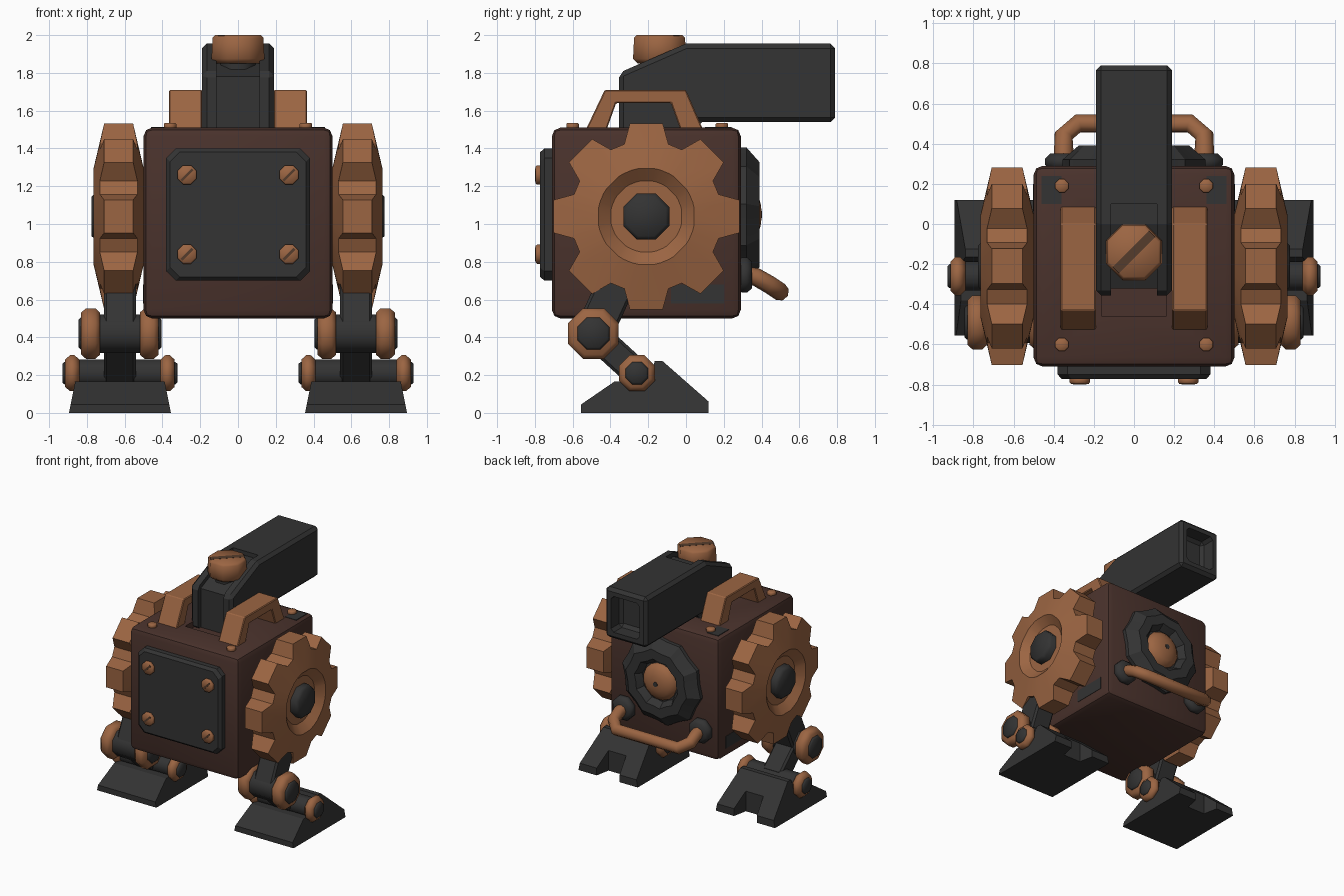
import bpy, bmesh
from math import sin, cos, pi, radians, hypot
from mathutils import Vector

if "Cube" in bpy.data.objects:
    bpy.data.objects.remove(bpy.data.objects["Cube"])


def material(name, color):
    m = bpy.data.materials.new(name)
    m.use_nodes = True
    m.diffuse_color = (*color, 1)
    bsdf = m.node_tree.nodes["Principled BSDF"]
    bsdf.inputs["Base Color"].default_value = (*color, 1)
    bsdf.inputs["Roughness"].default_value = 0.7
    return m


COPPER = material("copper", (0.33, 0.13, 0.055))
BROWN = material("dark_brown", (0.068, 0.032, 0.025))
IRON = material("dark_iron", (0.033, 0.033, 0.033))
GROOVE = material("groove_brown", (0.09, 0.045, 0.025))

# Maps local (a, b, distance along axis) to world coordinates
AXES = {"X": lambda a, b, t: (t, a, b),
        "Y": lambda a, b, t: (a, t, b),
        "Z": lambda a, b, t: (a, b, t)}


def activate(obj):
    bpy.ops.object.select_all(action="DESELECT")
    obj.select_set(True)
    bpy.context.view_layer.objects.active = obj


def shade(obj, angle):
    activate(obj)
    bpy.ops.object.shade_smooth_by_angle(angle=radians(angle))


def loft(name, rings, mat, smooth=0):
    """Join equal rings of points and cap both ends."""
    bm = bmesh.new()
    loops = [[bm.verts.new(p) for p in ring] for ring in rings]
    n = len(loops[0])
    for low, high in zip(loops, loops[1:]):
        for i in range(n):
            j = (i + 1) % n
            bm.faces.new((low[i], low[j], high[j], high[i]))
    bm.faces.new(loops[0])
    bm.faces.new(loops[-1])
    bmesh.ops.recalc_face_normals(bm, faces=bm.faces)
    mesh = bpy.data.meshes.new(name)
    bm.to_mesh(mesh)
    bm.free()
    mesh.materials.append(mat)
    obj = bpy.data.objects.new(name, mesh)
    bpy.context.collection.objects.link(obj)
    if smooth:
        shade(obj, smooth)
    return obj


def prism(name, pts, axis, lo, hi, mat):
    return loft(name, [[AXES[axis](a, b, t) for a, b in pts] for t in (lo, hi)], mat)


def box(name, lo, hi, mat):
    pts = [(lo[0], lo[1]), (hi[0], lo[1]), (hi[0], hi[1]), (lo[0], hi[1])]
    return prism(name, pts, "Z", lo[2], hi[2], mat)


def lathe(name, profile, center, axis, mat, n=8, smooth=50, lobe=0):
    """Turn (radius, distance) pairs round an axis; lobe scallops the rim."""
    rings = []
    for r, t in profile:
        ring = []
        for i in range(n):
            a = 2 * pi * (i + 0.5) / n
            rr = r * (1 - lobe * (i % 2))
            ring.append(AXES[axis](center[0] + rr * cos(a), center[1] + rr * sin(a), t))
        rings.append(ring)
    return loft(name, rings, mat, smooth)


def drum(name, r, lo, hi, center, axis, mat, edge=0.015):
    return lathe(name, [(r - edge, lo), (r, lo + edge), (r, hi - edge), (r - edge, hi)],
                 center, axis, mat)


def apply(obj, kind, **settings):
    mod = obj.modifiers.new(kind.title(), kind)
    for key, value in settings.items():
        setattr(mod, key, value)
    activate(obj)
    bpy.ops.object.modifier_apply(modifier=mod.name)
    return obj


def chamfer(obj, width, segments=1):
    return apply(obj, "BEVEL", width=width, segments=segments, limit_method="ANGLE")


def cut(obj, cutter):
    apply(obj, "BOOLEAN", operation="DIFFERENCE", object=cutter, solver="EXACT")
    bpy.data.objects.remove(cutter)


def mirror(obj):
    return apply(obj, "MIRROR")


def slot(name, center, axis, t, length, width):
    """Thin diagonal plate across a screw head."""
    u, v = Vector((1, 1)).normalized() * length, Vector((-1, 1)).normalized() * width
    c = Vector(center)
    prism(name, [c + u + v, c - u + v, c - u - v, c + u - v], axis, t - 0.003, t + 0.003, GROOVE)


# Body with a shallow well for the neck
body = chamfer(box("body", (-0.5, -0.71, 0.5), (0.5, 0.29, 1.51), BROWN), 0.045, 2)
cut(body, box("well_cutter", (-0.16, -0.46, 1.46), (0.16, 0.05, 1.6), BROWN))
shade(body, 30)

# Front plate and its four screws
def plate_ring(inset, y):
    w, h, c = 0.38 - inset, 0.35 - inset, 0.05
    pts = [(w, h - c), (w - c, h), (c - w, h), (-w, h - c),
           (-w, c - h), (c - w, -h), (w - c, -h), (w, c - h)]
    return [(x, y, 1.05 + z) for x, z in pts]

loft("front_plate", [plate_ring(0, -0.7), plate_ring(0, -0.75), plate_ring(0.02, -0.772)], IRON)
for x in (-0.27, 0.27):
    for z in (0.84, 1.26):
        drum("plate_screw", 0.055, -0.797, -0.76, (x, z), "Y", COPPER, 0.008)
        slot("plate_screw_slot", (x, z), "Y", -0.797, 0.042, 0.007)
    for y in (-0.6, 0.19):
        drum("top_screw", 0.036, 1.5, 1.535, (x * 1.33, y), "Z", COPPER, 0.006)

# Worn iron patches
for x in (-0.46, 0.36):
    box("top_patch", (x, 0.1, 1.508), (x + 0.1, 0.24, 1.513), IRON)
mirror(box("side_patch", (0.498, -0.08, 0.58), (0.503, 0.2, 0.68), IRON))

# Toothed wheels with dished faces
def wheel_ring(x, radius=None):
    ring = []
    for tooth in range(8):
        for offset, r in ((-17, 0.4), (-10, 0.5), (10, 0.5), (17, 0.4)):
            a = radians(45 * tooth + offset)
            rr = radius or r
            t = x if radius else x * (1 - 1.75 * (r - 0.257))
            ring.append((0.632 + t, -0.21 + rr * cos(a), 1.04 + rr * sin(a)))
    return ring

half = [(0.08, 0.19), (0.133, 0.257), (0.133, None)]
rings = [wheel_ring(-x, r) for x, r in half] + [wheel_ring(x, r) for x, r in reversed(half)]
mirror(loft("side_wheel", rings, COPPER, 25))
mirror(drum("wheel_hub", 0.132, 0.5, 0.776, (-0.21, 1.04), "X", IRON, 0.02))

# Legs
def link(name, p, q, width, lo, hi):
    p, q = Vector(p), Vector(q)
    side = (q - p).orthogonal().normalized() * width / 2
    obj = prism(name, [p + side, q + side, q - side, p - side], "X", lo, hi, IRON)
    mirror(chamfer(obj, 0.015))

KNEE, ANKLE, LEG_X = (-0.49, 0.42), (-0.26, 0.21), 0.625
link("upper_leg", KNEE, (-0.33, 0.77), 0.2, 0.54, 0.71)
link("lower_leg", KNEE, ANKLE, 0.15, 0.54, 0.71)
for name, c, r, inner, outer in (("knee", KNEE, 0.145, 0.105, 0.205),
                                 ("ankle", ANKLE, 0.103, 0.215, 0.29)):
    mirror(lathe(name + "_core", [(r * 0.76, LEG_X - inner - 0.01), (r * 0.76, LEG_X + inner + 0.01)],
                 c, "X", IRON))
    mirror(drum(name + "_bolt", r * 0.63, LEG_X - outer - 0.015, LEG_X + outer + 0.015, c, "X", IRON, 0.012))
    for lo, hi in ((-outer, -inner), (inner, outer)):
        mirror(drum(name + "_ring", r, LEG_X + lo, LEG_X + hi, c, "X", COPPER, 0.025))

# Feet: wedge with a notched heel
foot_side = [(-0.555, 0), (-0.555, 0.045), (-0.38, 0.165), (-0.2, 0.165),
             (-0.165, 0.275), (-0.125, 0.275), (0.12, 0.06), (0.12, 0)]
foot = loft("foot", [[(LEG_X + s * (0.27 - 0.2 * z), y, z) for y, z in foot_side]
                     for s in (-1, 1)], IRON)
notch = [(LEG_X - 0.12, 0.2), (LEG_X - 0.08, 0.0), (LEG_X + 0.08, 0.0), (LEG_X + 0.12, 0.2)]
cut(foot, prism("notch_cutter", notch, "Z", -0.1, 0.4, IRON))
mirror(foot)

# Top brackets
bracket = [(-0.53, 1.5), (-0.43, 1.71), (0, 1.71), (0.09, 1.5),
           (-0.03, 1.5), (-0.08, 1.64), (-0.37, 1.64), (-0.42, 1.5)]
mirror(chamfer(prism("top_bracket", bracket, "X", 0.19, 0.365, COPPER), 0.006))

# Long square tube on a neck, with a front channel and a hollow rear end
arm_side = [(-0.355, 1.45), (-0.355, 1.8), (0, 1.955), (0.79, 1.955),
            (0.79, 1.54), (0.06, 1.54), (0.06, 1.45)]
arm = chamfer(prism("long_tube", arm_side, "X", -0.19, 0.19, IRON), 0.025)
channel = [(-0.5, 1.4), (-0.32, 1.4), (-0.32, 1.78), (0, 1.92), (0.1, 1.92), (0.1, 2.1), (-0.5, 2.1)]
cut(arm, prism("channel_cutter", channel, "X", -0.115, 0.115, IRON))
cut(arm, chamfer(box("bore_cutter", (-0.13, 0.66, 1.6), (0.13, 0.9, 1.895), IRON), 0.025))

# Slotted cap on the neck
CAP = (0, -0.14)
lathe("cap_stem", [(0.1, 1.7), (0.1, 1.88)], CAP, "Z", IRON)
lathe("cap", [(0.125, 1.85), (0.152, 1.875), (0.146, 1.985), (0.132, 2.0)], CAP, "Z", COPPER)
slot("cap_slot", CAP, "Z", 1.998, 0.128, 0.022)

# Rear scalloped dial and domed lens
lathe("rear_dial", [(0.36, 0.27), (0.36, 0.32), (0.28, 0.39), (0.2, 0.39), (0.165, 0.335)],
      (0, 1.05), "Y", IRON, 20, 25, 0.07)
lathe("rear_lens", [(0.155, 0.32), (0.145, 0.35), (0.11, 0.38), (0.06, 0.395), (0.02, 0.4)],
      (0, 1.05), "Y", COPPER, 16)
lathe("lens_pin", [(0.02, 0.39), (0.02, 0.403)], (0, 1.05), "Y", IRON)

# Rear bent rail and its flanges
mirror(drum("rail_flange", 0.1, 0.27, 0.35, (0.35, 0.73), "Y", IRON, 0.025))
curve = bpy.data.curves.new("rear_rail", "CURVE")
curve.dimensions = "3D"
curve.bevel_depth, curve.bevel_resolution, curve.use_fill_caps = 0.048, 2, True
half_path = [(0.35, 0.3, 0.73), (0.35, 0.37, 0.72), (0.35, 0.44, 0.68), (0.28, 0.5, 0.64)]
path = half_path + [(-x, y, z) for x, y, z in reversed(half_path)]
spline = curve.splines.new("POLY")
spline.points.add(len(path) - 1)
for point, co in zip(spline.points, path):
    point.co = (*co, 1)
curve.materials.append(COPPER)
rail = bpy.data.objects.new("rear_rail", curve)
bpy.context.collection.objects.link(rail)
activate(rail)
bpy.ops.object.convert(target="MESH")
shade(bpy.context.object, 50)
